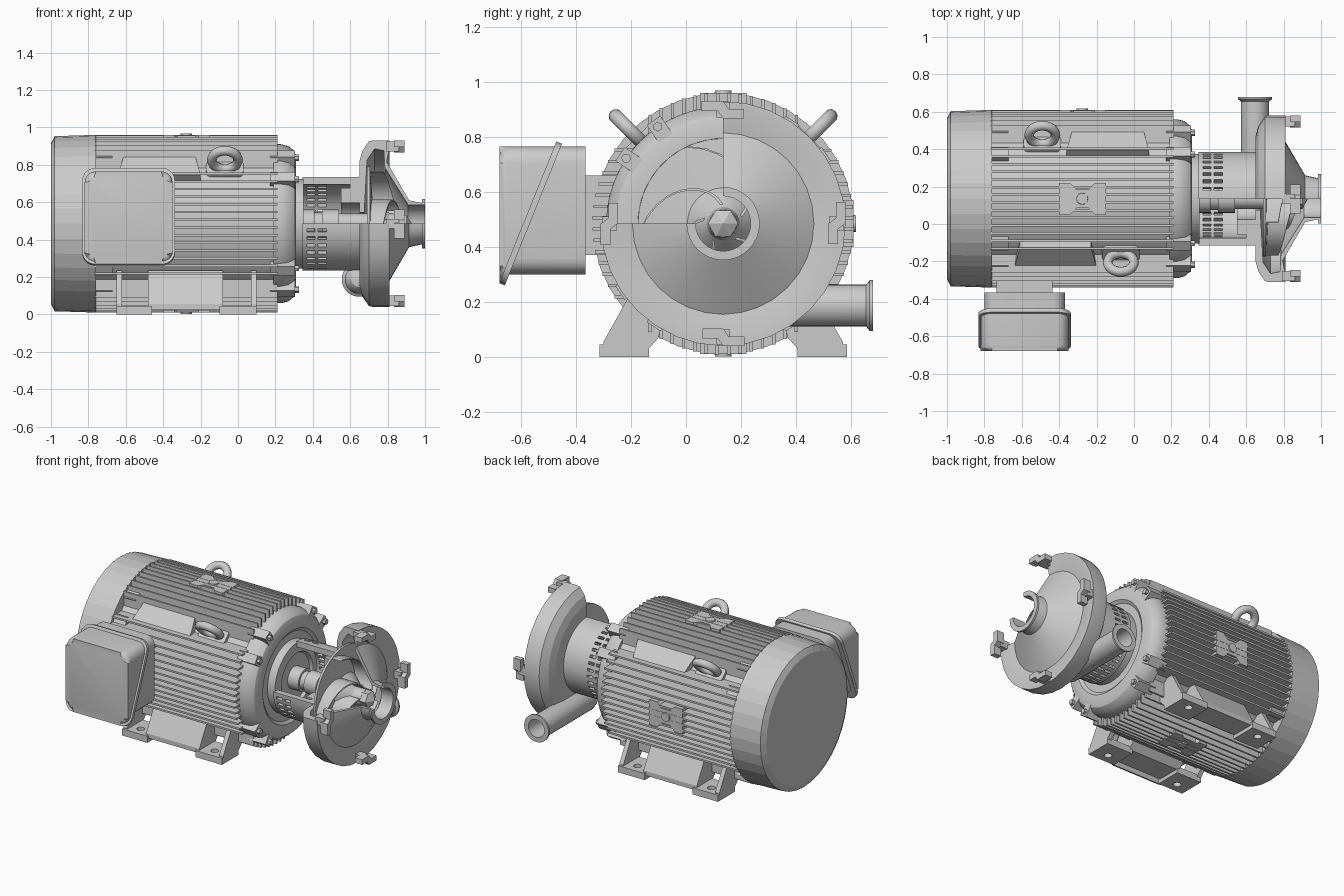
import bpy, bmesh
from math import sin, cos, radians, sqrt, pi
from mathutils import Matrix, Vector

if "Cube" in bpy.data.objects:
    bpy.data.objects.remove(bpy.data.objects["Cube"])

CY, CZ = 0.135, 0.485                        # motor / pump shaft axis
AX = Matrix.Translation((0, CY, CZ))
ALONG_X = Matrix(((0, 0, 1, 0), (1, 0, 0, 0), (0, 1, 0, 0), (0, 0, 0, 1)))  # local xy -> yz


def spoke(deg):
    """Frame on the shaft axis whose +z points outward at deg (0 up, 90 front)."""
    return AX @ Matrix.Rotation(radians(deg), 4, 'X')


def finish(bm, name, mat=Matrix(), smooth=30):
    bmesh.ops.recalc_face_normals(bm, faces=bm.faces)
    me = bpy.data.meshes.new(name)
    bm.to_mesh(me)
    bm.free()
    me.transform(mat)
    ob = bpy.data.objects.new(name, me)
    bpy.context.collection.objects.link(ob)
    bpy.ops.object.select_all(action='DESELECT')
    ob.select_set(True)
    bpy.context.view_layer.objects.active = ob
    if smooth:
        bpy.ops.object.shade_smooth_by_angle(angle=radians(smooth))
    return ob


def revolve(name, prof, n=48, start=0, span=360, mat=AX, smooth=30):
    """Closed (x, r) profile turned about x; partial spans get capped."""
    bm = bmesh.new()
    full = span == 360
    rings = n if full else n + 1
    vs = []
    for i in range(rings):
        a = radians(start + span * i / n)
        vs.append([bm.verts.new((x, r * cos(a), r * sin(a))) for x, r in prof])
    m = len(prof)
    for i in range(n):
        a, b = vs[i], vs[(i + 1) % rings]
        for j in range(m):
            k = (j + 1) % m
            if prof[j][1] or prof[k][1]:
                bm.faces.new((a[j], a[k], b[k], b[j]))
    if not full:
        bm.faces.new(vs[0])
        bm.faces.new(vs[-1])
    bmesh.ops.remove_doubles(bm, verts=bm.verts, dist=1e-5)
    return finish(bm, name, mat, smooth)


def add_box(bm, lo, hi, mat=Matrix()):
    lo, hi = Vector(lo), Vector(hi)
    s = hi - lo
    bmesh.ops.create_cube(bm, size=1, matrix=mat @ Matrix.Translation((lo + hi) / 2) @ Matrix.Diagonal((*s, 1)))


def add_prism(bm, pts, z0, z1, mat=Matrix()):
    lo = [bm.verts.new(mat @ Vector((x, y, z0))) for x, y in pts]
    hi = [bm.verts.new(mat @ Vector((x, y, z1))) for x, y in pts]
    n = len(pts)
    bm.faces.new(lo)
    top = bm.faces.new(hi)
    for i in range(n):
        bm.faces.new((lo[i], lo[(i + 1) % n], hi[(i + 1) % n], hi[i]))
    return top


def cut(ob, bm_cutter):
    cutter = finish(bm_cutter, "cutter", smooth=0)
    cutter.hide_render = True
    mod = ob.modifiers.new("cut", 'BOOLEAN')
    mod.object, mod.solver = cutter, 'EXACT'
    bpy.context.view_layer.objects.active = ob
    bpy.ops.object.modifier_apply(modifier=mod.name)
    bpy.data.objects.remove(cutter)


def rounded(w, h, r, n=5):
    pts = []
    for q, (sx, sy) in enumerate(((1, 1), (-1, 1), (-1, -1), (1, -1))):
        for i in range(n + 1):
            a = pi / 2 * (q + i / n)
            pts.append((sx * (w / 2 - r) + r * cos(a), sy * (h / 2 - r) + r * sin(a)))
    return pts


# Motor shell: fan cover, core, front end bell
revolve("fan_cover", [(-1, 0), (-1, .43), (-.98, .468), (-.76, .475), (-.76, .44), (-.77, 0)], 36, smooth=0)
revolve("motor_core", [(-.77, 0), (-.77, .405), (.22, .405), (.22, 0)])
revolve("end_bell", [(.19, 0), (.19, .425), (.23, .425), (.27, .415), (.3, .39), (.31, .36), (.31, .31),
                     (.295, .29), (.295, .24), (.35, .24), (.35, .17), (.33, .16), (.33, 0)], 64)

# Cooling fins: four parallel groups clipped to a circle
bm = bmesh.new()
for g in range(4):
    for i in range(14):
        o = -.266 + i * .041
        add_box(bm, (-.765, o - .006, .29), (.212, o + .006, sqrt(.476 ** 2 - o * o)), spoke(90 * g))
finish(bm, "cooling_fins", smooth=0)

# Bolt bosses at both ends of the frame
bm = bmesh.new()
for g in range(4):
    for d in (-11, 11):
        f = spoke(45 + 90 * g + d)
        add_box(bm, (.17, -.03, .36), (.305, .03, .452), f)
        add_box(bm, (-.77, -.03, .36), (-.67, .03, .452), f)
        bmesh.ops.create_cone(bm, cap_ends=True, segments=6, radius1=.018, radius2=.018, depth=.03,
                              matrix=f @ Matrix.Translation((.31, 0, .425)) @ Matrix.Rotation(pi / 2, 4, 'Y'))
finish(bm, "bolt_bosses", smooth=0)

# Dumbbell bosses among the fins, with a plug
dumbbell = [(-.4, -.085), (-.34, -.085), (-.31, -.05), (-.24, -.05), (-.21, -.085), (-.15, -.085),
            (-.15, .085), (-.21, .085), (-.24, .05), (-.31, .05), (-.34, .085), (-.4, .085)]
for side, deg in (("top", 0), ("back", -90), ("bottom", 180)):
    bm = bmesh.new()
    add_prism(bm, dumbbell, .38, .474, spoke(deg))
    bmesh.ops.create_cone(bm, cap_ends=True, segments=20, radius1=.035, radius2=.03, depth=.05,
                          matrix=spoke(deg) @ Matrix.Translation((-.277, 0, .458)))
    finish(bm, side + "_boss")

# Corner plates and lifting eyes
for side, deg, px, ex in (("front", 45, -.42, -.07), ("back", -45, -.14, -.49)):
    bm = bmesh.new()
    add_prism(bm, [(px - .22, -.075), (px + .22, -.075), (px + .19, .075), (px - .19, .075)], .37, .445, spoke(deg))
    add_prism(bm, rounded(.2, .1, .03), .36, .425, spoke(deg) @ Matrix.Translation((ex, 0, 0)))
    finish(bm, side + "_corner_plate")
    bpy.ops.mesh.primitive_torus_add(major_radius=.07, minor_radius=.026, major_segments=28, minor_segments=10)
    eye = bpy.context.object
    eye.name = side + "_lifting_eye"
    eye.matrix_world = spoke(deg) @ Matrix.Translation((ex, 0, .482)) @ Matrix.Rotation(pi / 2, 4, 'X')
    bpy.ops.object.shade_smooth()

# Feet: drilled pads, sloped web, end ribs
web = [(-.30, .025), (-.30, .055), (-.2, .235), (-.12, .2), (-.08, .15), (-.10, .07), (-.14, .025)]
for side, s in (("front", 1), ("back", -1)):
    bm, holes, ribs = bmesh.new(), bmesh.new(), bmesh.new()
    flip = Matrix.Translation((0, CY, 0)) @ Matrix.Diagonal((1, s, 1, 1)) @ Matrix.Translation((0, -CY, 0))
    for x0, x1 in ((-.65, -.46), (-.1, .1)):
        add_box(bm, (x0, -.315, 0), (x1, -.135, .045), flip)
        bmesh.ops.create_cone(holes, cap_ends=True, segments=20, radius1=.025, radius2=.025, depth=.2,
                              matrix=flip @ Matrix.Translation(((x0 + x1) / 2, -.25, 0)))
    cut(finish(bm, side + "_foot_pads"), holes)
    for x0, x1 in ((-.48, -.08), (-.65, -.62), (.07, .1)):
        add_prism(ribs, web, x0, x1, flip @ ALONG_X)
    finish(ribs, side + "_foot_web", smooth=0)

# Terminal box: neck, body and lid split by a slanted flange
FRONT = Matrix.Rotation(pi / 2, 4, 'X')       # local z -> -y
mid = Vector((-.585, -.565, .522))
slope = Vector((0, .21, .52)).normalized()
normal = Vector((0, -slope.z, slope.y))
bm = bmesh.new()
add_box(bm, (-.735, -.37, .37), (-.435, -.22, .66))
finish(bm, "terminal_box_neck", smooth=0)
for name, w, z0, z1, d0, d1, keep_front in (("terminal_box_body", .43, .30, .765, .365, .7, False),
                                            ("terminal_box_lid", .47, .27, .765, .42, .678, True)):
    bm = bmesh.new()
    top = add_prism(bm, rounded(w, z1 - z0, .06), d0, d1,
                    Matrix.Translation((-.585, 0, (z0 + z1) / 2)) @ FRONT)
    if keep_front:
        bmesh.ops.bevel(bm, geom=list(top.edges), offset=.03, segments=3, profile=.5, affect='EDGES')
    bmesh.ops.bisect_plane(bm, geom=bm.verts[:] + bm.edges[:] + bm.faces[:], plane_co=mid, plane_no=normal,
                           clear_inner=keep_front, clear_outer=not keep_front)
    finish(bm, name)
bm = bmesh.new()
frame = Matrix((Vector((1, 0, 0)), slope, normal)).transposed().to_4x4()
add_prism(bm, rounded(.495, .555, .07), -.011, .011, Matrix.Translation(mid) @ frame)
finish(bm, "terminal_box_flange")

# Pump adapter, cut away over the upper front quarter, with vent slots
adapter = revolve("pump_adapter", [(.345, .21), (.345, .25), (.655, .25), (.655, .21)], 48, 180, 270)
slots = bmesh.new()
for deg in range(98, 356, 10):
    for x in (.39, .45):
        add_box(slots, (x - .022, -.009, .19), (x + .022, .009, .27), spoke(deg))
cut(adapter, slots)
revolve("seal_housing", [(.55, .11), (.55, .19), (.6, .19), (.6, .21), (.66, .21), (.66, .11)], 36, 180, 270)

# Shaft with collars
revolve("shaft", [(.32, 0), (.32, .075), (.41, .075), (.41, .06), (.45, .06), (.45, .075), (.54, .075),
                  (.54, .055), (.72, .055), (.72, 0)], 32)

# Pump casing, cut away over the same quarter
revolve("pump_casing", [(.65, .06), (.65, .335), (.665, .39), (.70, .44), (.72, .445), (.81, .445), (.81, .41),
                        (.795, .33), (.81, .305), (.915, .125), (.985, .11), (.985, .133), (1, .133), (1, .1),
                        (.91, .1), (.785, .3), (.78, .39), (.73, .4), (.69, .34), (.675, .06)],
        24, 180, 270, smooth=14)

# Impeller: disc, hub, nut and swept vanes
revolve("impeller_disc", [(.69, 0), (.69, .31), (.705, .31), (.72, .13), (.80, .06), (.86, .05), (.86, 0)], 36)
revolve("impeller_nut", [(.85, 0), (.85, .055), (.9, .055), (.93, 0)], 6, smooth=0)
bm = bmesh.new()
for k in range(5):
    arc = [(.07 + .235 * i / 9, radians(72 * k + 95 * i / 9 + 90)) for i in range(10)]
    line = [(r * cos(a), r * sin(a)) for r, a in arc]
    back = [(r * cos(a + .012 / r), r * sin(a + .012 / r)) for r, a in reversed(arc)]
    add_prism(bm, line + back, .70, .77)
for v in bm.verts:
    if v.co.z > .75:
        v.co.z += (.31 - v.co.xy.length) * .4
finish(bm, "impeller_vanes", AX @ ALONG_X)

# Discharge pipe with end flange
revolve("discharge_pipe", [(.08, 0), (.09, .04), (.115, .065), (.15, .076), (.655, .076), (.668, .092), (.68, .092),
                           (.68, .06), (.2, .06), (.2, 0)], 28,
        mat=Matrix.Translation((.647, 0, .187)) @ Matrix.Rotation(pi / 2, 4, 'Z'))

# Z-shaped clamps round the casing rim
zed = [(-.078, .445), (0, .445), (.02, .417), (.075, .417), (.075, .382), (0, .382), (-.02, .41), (-.078, .41)]
for k in range(4):
    bm = bmesh.new()
    add_prism(bm, zed, .835, .89, spoke(90 * k) @ ALONG_X)
    add_box(bm, (.79, -.025, .385), (.86, .025, .44), spoke(90 * k))
    finish(bm, "casing_clamp_%d" % (k + 1), smooth=0)
